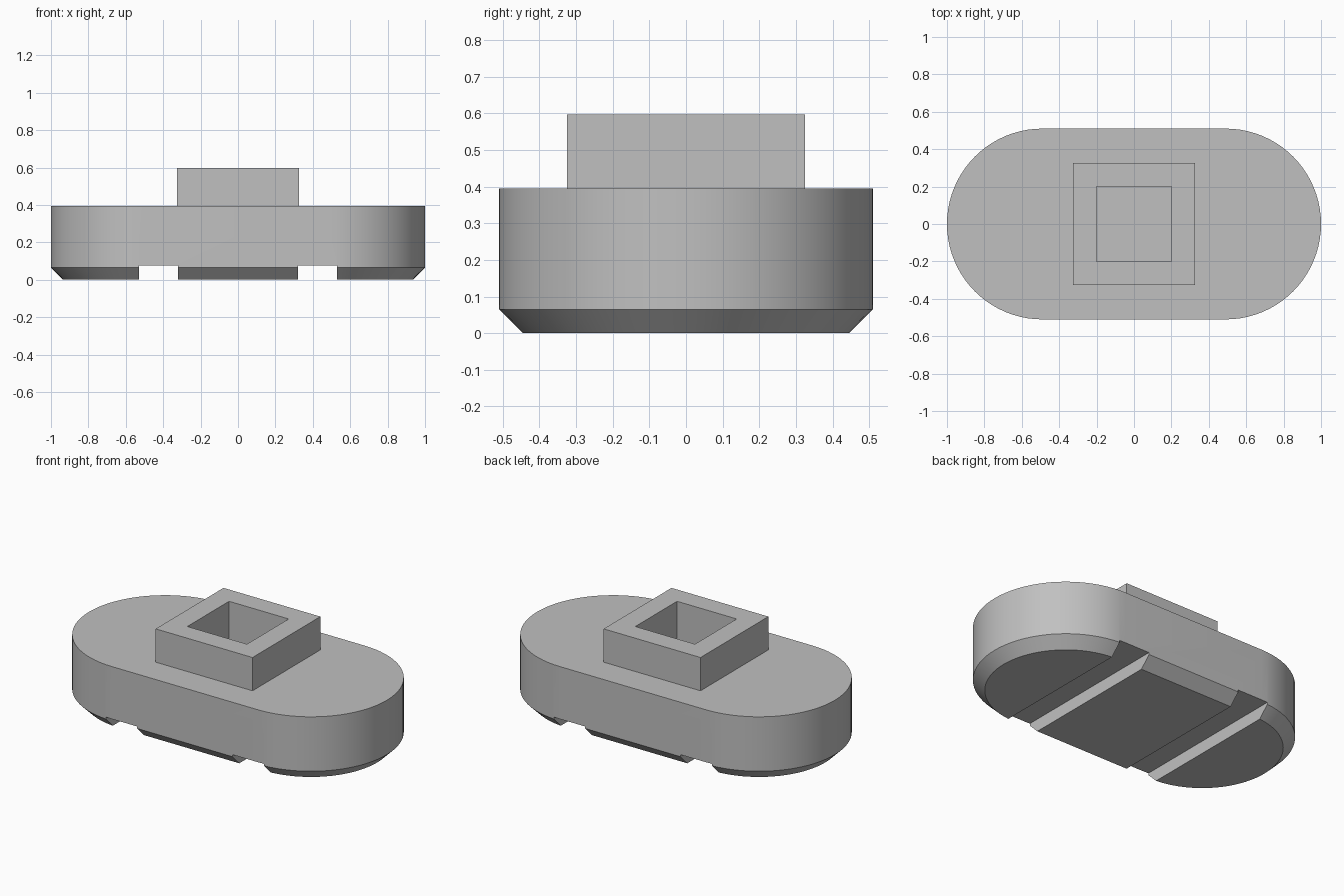
import bpy, bmesh, math

cube = bpy.data.objects.get("Cube")
if cube:
    bpy.data.objects.remove(cube, do_unlink=True)

RADIUS, HALF_STRAIGHT = 0.51, 0.49
BODY_TOP, CHAMFER = 0.395, 0.065
SEGMENTS = 40

grey = bpy.data.materials.new("light grey")
grey.use_nodes = True
colour = (0.53, 0.53, 0.53, 1)
grey.diffuse_color = colour
grey.node_tree.nodes["Principled BSDF"].inputs["Base Color"].default_value = colour


def add_object(name, bm):
    bmesh.ops.recalc_face_normals(bm, faces=bm.faces)
    mesh = bpy.data.meshes.new(name)
    bm.to_mesh(mesh)
    bm.free()
    mesh.materials.append(grey)
    obj = bpy.data.objects.new(name, mesh)
    bpy.context.collection.objects.link(obj)
    return obj


def box(name, x0, x1, y0, y1, z0, z1):
    bm = bmesh.new()
    bmesh.ops.create_cube(bm, size=1)
    bmesh.ops.scale(bm, vec=(x1 - x0, y1 - y0, z1 - z0), verts=bm.verts)
    bmesh.ops.translate(bm, vec=((x0 + x1) / 2, (y0 + y1) / 2, (z0 + z1) / 2), verts=bm.verts)
    return add_object(name, bm)


def stadium_ring(bm, radius, z):
    # Two semicircles joined by straight sides
    ring = []
    for side in (1, -1):
        for i in range(SEGMENTS + 1):
            a = math.pi * (i / SEGMENTS - 0.5)
            ring.append(bm.verts.new((side * (HALF_STRAIGHT + radius * math.cos(a)),
                                      side * radius * math.sin(a), z)))
    return ring


def combine(target, other, operation):
    mod = target.modifiers.new(operation.lower(), "BOOLEAN")
    mod.object, mod.operation, mod.solver = other, operation, "EXACT"
    bpy.ops.object.select_all(action="DESELECT")
    bpy.context.view_layer.objects.active = target
    target.select_set(True)
    bpy.ops.object.modifier_apply(modifier=mod.name)
    bpy.data.objects.remove(other, do_unlink=True)


# Rounded body with a chamfered underside
bm = bmesh.new()
rings = [stadium_ring(bm, RADIUS - CHAMFER, 0),
         stadium_ring(bm, RADIUS, CHAMFER),
         stadium_ring(bm, RADIUS, BODY_TOP)]
for low, high in zip(rings, rings[1:]):
    for i in range(len(low)):
        j = (i + 1) % len(low)
        bm.faces.new((low[i], low[j], high[j], high[i]))
bm.faces.new(rings[0])
bm.faces.new(rings[-1])
body = add_object("slotted_body_with_socket", bm)

# Square boss on top, then its blind square socket
combine(body, box("boss", -0.325, 0.325, -0.325, 0.325, 0.2, 0.597), "UNION")
combine(body, box("socket_cutter", -0.2, 0.2, -0.2, 0.2, 0.2, 0.8), "DIFFERENCE")

# Two grooves across the underside
for side in (-1, 1):
    x0, x1 = sorted((side * 0.32, side * 0.53))
    combine(body, box("groove_cutter", x0, x1, -1, 1, -0.1, 0.077), "DIFFERENCE")

bpy.ops.object.shade_smooth_by_angle(angle=math.radians(30))
